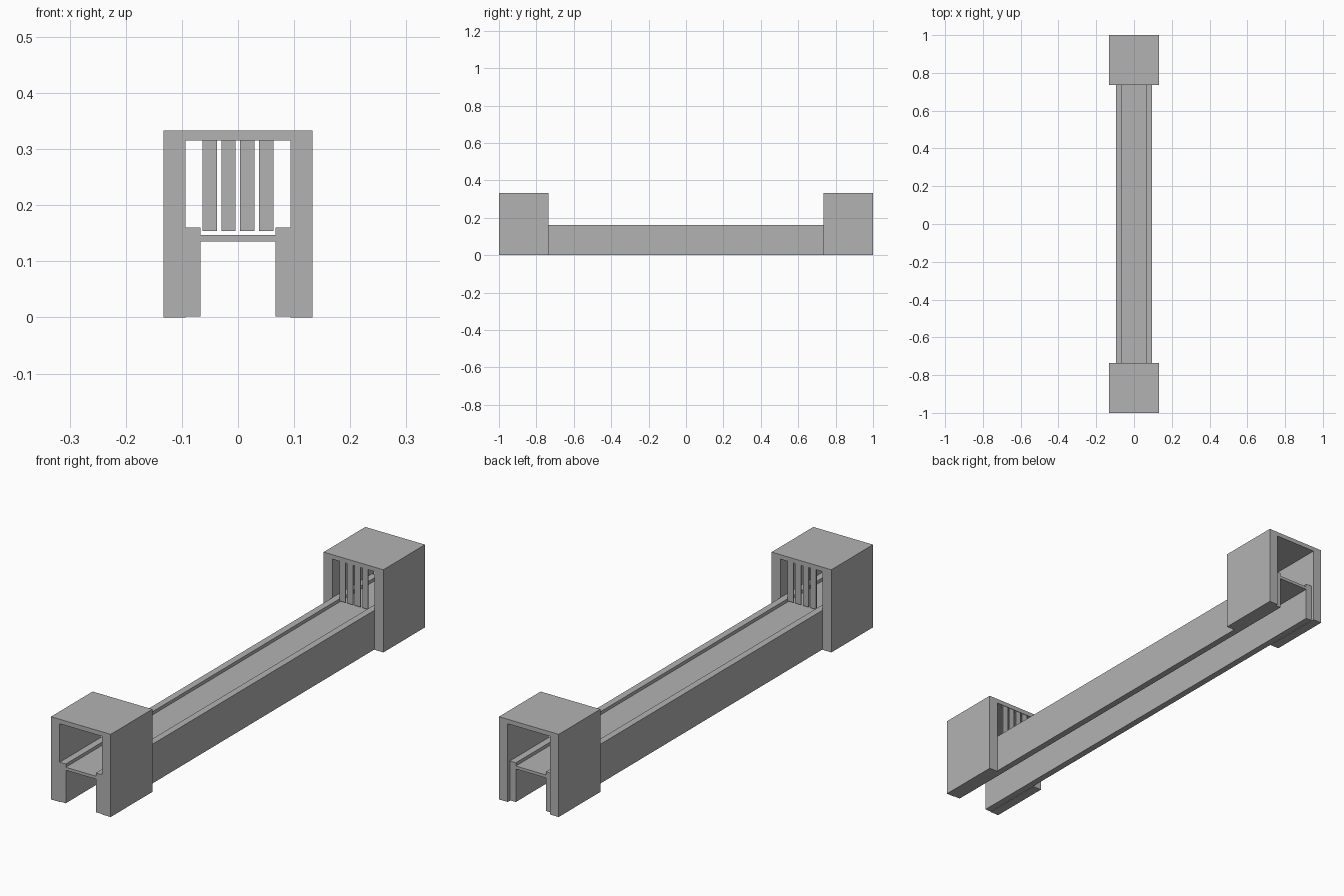
import bpy, bmesh

if "Cube" in bpy.data.objects:
    bpy.data.objects.remove(bpy.data.objects["Cube"])

grey = bpy.data.materials.new("plain grey")
grey.diffuse_color = (0.45, 0.45, 0.45, 1)
grey.use_nodes = True
grey.node_tree.nodes["Principled BSDF"].inputs["Base Color"].default_value = grey.diffuse_color


def profile_y(name, points, y0, y1):
    """Extrude a closed x/z outline along y."""
    bm = bmesh.new()
    face = bm.faces.new([bm.verts.new((x, y0, z)) for x, z in points])
    out = bmesh.ops.extrude_face_region(bm, geom=[face])
    verts = [v for v in out["geom"] if isinstance(v, bmesh.types.BMVert)]
    bmesh.ops.translate(bm, verts=verts, vec=(0, y1 - y0, 0))
    bmesh.ops.recalc_face_normals(bm, faces=bm.faces)
    mesh = bpy.data.meshes.new(name)
    bm.to_mesh(mesh)
    bm.free()
    mesh.materials.append(grey)
    obj = bpy.data.objects.new(name, mesh)
    bpy.context.collection.objects.link(obj)
    return obj


def mirrored(half):
    """Complete an outline by mirroring its right half in x."""
    return half + [(-x, z) for x, z in reversed(half)]


# Long track: two side rails joined by a raised belt
track = mirrored([(0.067, 0.147), (0.067, 0.16), (0.094, 0.16),
                  (0.094, 0.002), (0.067, 0.002), (0.067, 0.135)])
profile_y("conveyor_track", track, -1.0, 0.987)

# Hood at each end: upside-down U
hood = mirrored([(0.094, 0.315), (0.094, 0), (0.133, 0), (0.133, 0.333)])

for side, label in ((-1, "front"), (1, "back")):
    y0, y1 = sorted((side * 0.735, side * 1.0))
    profile_y(label + "_hood", hood, y0, y1)

    # Hanging curtain strips at the inner opening, with a top hanger band
    for i in range(4):
        x = -0.0503 + i * 0.0335
        for part, z0, z1 in (("strip", 0.154, 0.286), ("hanger", 0.286, 0.316)):
            a, b = sorted((side * 0.737, side * 0.742))
            w = 0.0127
            profile_y(f"{label}_curtain_{part}_{i + 1}",
                      [(x - w, z0), (x + w, z0), (x + w, z1), (x - w, z1)], a, b)
